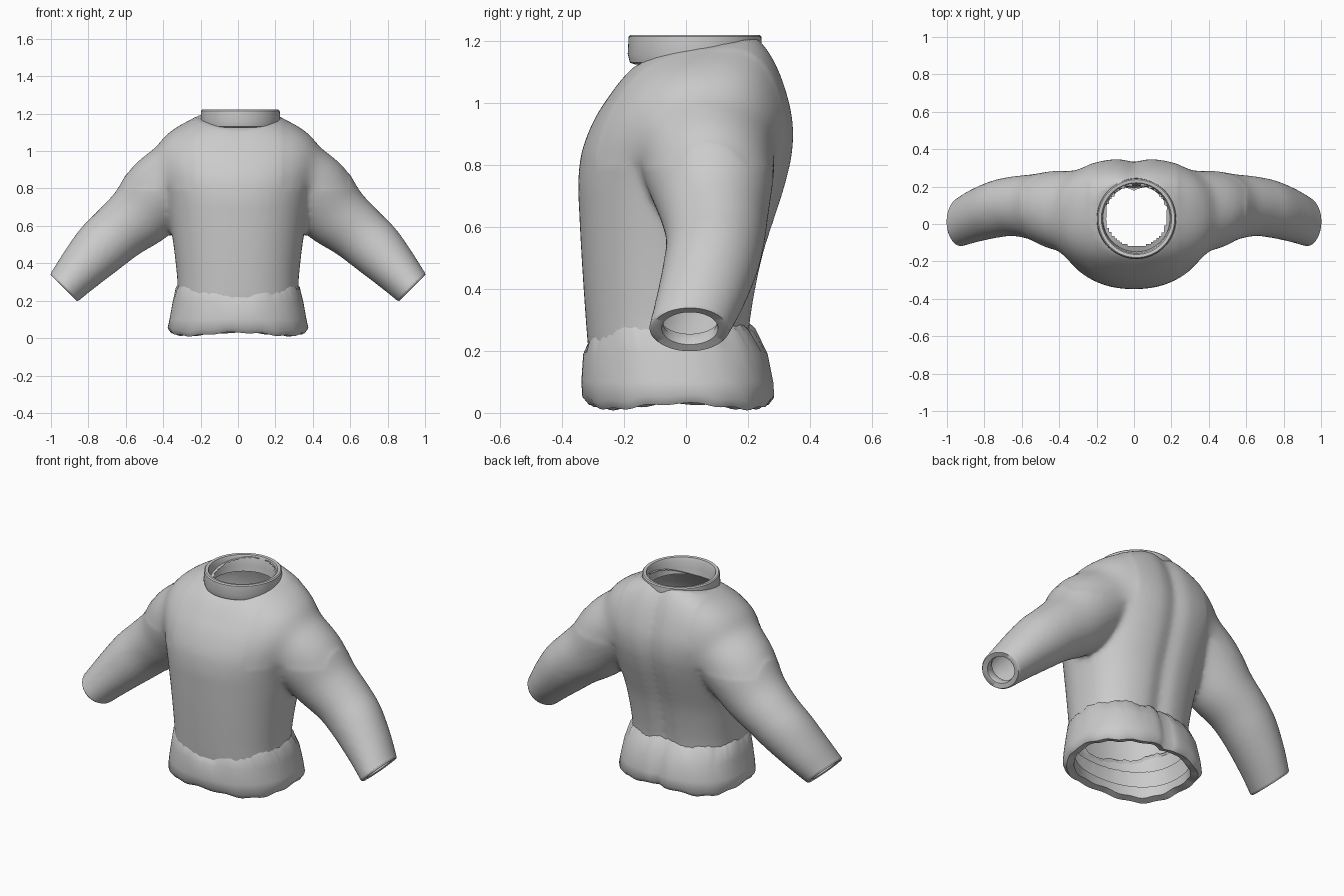
import bpy, bmesh, math, random
from mathutils import Vector

if "Cube" in bpy.data.objects:
    bpy.data.objects.remove(bpy.data.objects["Cube"])

random.seed(4)
grey = bpy.data.materials.new("light grey cloth")
grey.diffuse_color = (0.6, 0.6, 0.6, 1)
grey.use_nodes = True
grey.node_tree.nodes["Principled BSDF"].inputs["Base Color"].default_value = grey.diffuse_color


def refine(rows, steps=4):
    """Catmull-Rom interpolation between section parameters."""
    out = []
    for i in range(len(rows) - 1):
        p0, p1, p2, p3 = (rows[max(i - 1, 0)], rows[i], rows[i + 1],
                          rows[min(i + 2, len(rows) - 1)])
        for s in range(steps):
            t = s / steps
            out.append([.5 * (2 * b + (c - a) * t + (2 * a - 5 * b + 4 * c - d) * t * t
                              + (3 * b - a - 3 * c + d) * t ** 3)
                        for a, b, c, d in zip(p0, p1, p2, p3)])
    return out + [list(rows[-1])]


def loft(bm, rings, caps=False):
    """Skin a list of equal-length point rings."""
    loops = [[bm.verts.new(p) for p in r] for r in rings]
    n = len(loops[0])
    for a, b in zip(loops, loops[1:]):
        for i in range(n):
            j = (i + 1) % n
            bm.faces.new((a[i], a[j], b[j], b[i]))
    if caps:
        bm.faces.new(loops[0][::-1])
        bm.faces.new(loops[-1])


def finish(name, bm, angle=60):
    me = bpy.data.meshes.new(name)
    bm.to_mesh(me)
    bm.free()
    me.materials.append(grey)
    ob = bpy.data.objects.new(name, me)
    bpy.context.collection.objects.link(ob)
    bpy.ops.object.select_all(action='DESELECT')
    bpy.context.view_layer.objects.active = ob
    ob.select_set(True)
    bpy.ops.object.shade_smooth_by_angle(angle=math.radians(angle))
    return ob


def oval(zf, zb, hw, yf, yb, groove=0.0, width=.05, n=96):
    """Body cross-section: round front, squarer back, optional spine groove."""
    pts = []
    for i in range(n):
        a = 2 * math.pi * i / n
        c, s = math.cos(a), math.sin(a)
        e = 2 / (2.5 if s > 0 else 2.2)
        x = hw * math.copysign(abs(c) ** e, c)
        u = math.copysign(abs(s) ** e, s)
        y = (yf + yb) / 2 + u * (yb - yf) / 2
        if s > 0:
            y -= groove * math.exp(-(x / width) ** 2)
        pts.append(Vector((x, y, zf + (zb - zf) * ((1 + s) / 2) ** 0.6)))
    return pts


# Torso solid
bm = bmesh.new()
torso = [(.10, .10, .31, -.30, .20), (.20, .20, .32, -.315, .205),
         (.32, .32, .325, -.325, .215), (.50, .50, .345, -.337, .25),
         (.65, .65, .37, -.345, .297), (.75, .75, .39, -.348, .328),
         (.85, .85, .42, -.335, .348), (.95, .95, .445, -.295, .347),
         (1.025, 1.06, .42, -.247, .32), (1.075, 1.15, .335, -.209, .282),
         (1.11, 1.215, .215, -.175, .237)]
loft(bm, [oval(*r, groove=.02) for r in refine(torso)], True)

# Sleeve solids: centre, in-plane radius, depth radius
sleeve = [(.20, .05, .93, .19, .235), (.31, .06, .86, .21, .228),
          (.43, .075, .765, .205, .208), (.53, .09, .652, .180, .177),
          (.64, .095, .563, .160, .160), (.74, .08, .475, .150, .154),
          (.85, .045, .36, .125, .143), (.93, .01, .27, .105, .131),
          (.97, -.005, .23, .100, .125)]
for side in (1, -1):
    rings = []
    for x, y, z, r, d in refine(sleeve):
        ring = []
        for i in range(48):
            a = side * 2 * math.pi * i / 48
            k = r * math.cos(a) * math.sqrt(.5)
            ring.append((side * (x + k), y + d * math.sin(a), z + k))
        rings.append(ring)
    loft(bm, rings, True)
bmesh.ops.recalc_face_normals(bm, faces=bm.faces)

# Fuse into one garment skin
body = finish("sweater_body", bm)
rm = body.modifiers.new("fuse", 'REMESH')
rm.mode = 'VOXEL'
rm.voxel_size = 0.014
sm = body.modifiers.new("soften", 'SMOOTH')
sm.factor, sm.iterations = 0.5, 9
for m in ("fuse", "soften"):
    bpy.ops.object.modifier_apply(modifier=m)

bm = bmesh.new()
bm.from_mesh(body.data)
bpy.data.objects.remove(body)

# Blend the shoulders into the torso
soft = [v for v in bm.verts if .24 < abs(v.co.x) < .6 and v.co.z > .8]
for _ in range(40):
    bmesh.ops.smooth_vert(bm, verts=soft, factor=.5,
                          use_axis_x=True, use_axis_y=True, use_axis_z=True)

# Open the waist and the neck
hole = []
for f in bm.faces:
    c = f.calc_center_median()
    if (abs(c.x) < .5 and c.z < .19) or \
            (c.z > 1 and (c.xy - Vector((.013, .045))).length < .165):
        hole.append(f)
bmesh.ops.delete(bm, geom=hole, context='FACES')

# Open the cuffs and turn their edges inward
for side in (1, -1):
    out = Vector((side, 0, -1)).normalized()
    res = bmesh.ops.bisect_plane(bm, geom=bm.verts[:] + bm.edges[:] + bm.faces[:],
                                 plane_co=(side * .925, 0, .275), plane_no=out,
                                 clear_outer=True)
    edges = [e for e in res["geom_cut"] if isinstance(e, bmesh.types.BMEdge)]
    rim = {v for e in edges for v in e.verts}
    mid = sum((v.co for v in rim), Vector()) / len(rim)
    last = (1, 0)
    for scale, push in ((.94, .009), (.70, .004), (.66, -.02), (.75, -.05)):
        ext = bmesh.ops.extrude_edge_only(bm, edges=edges)["geom"]
        edges = [g for g in ext if isinstance(g, bmesh.types.BMEdge)]
        for v in (g for g in ext if isinstance(g, bmesh.types.BMVert)):
            rel = (v.co - mid - out * last[1]) / last[0]
            v.co = mid + rel * scale + out * push
        last = (scale, push)
bmesh.ops.recalc_face_normals(bm, faces=bm.faces)
finish("sweater_body", bm)

# Flared hem band with ragged top, wavy bottom and short inner fold
hem = [(.290, .314, -.310, .200), (.262, .333, -.322, .226),
       (.19, .350, -.332, .266), (.10, .366, -.338, .284),
       (.055, .376, -.335, .287), (.030, .358, -.314, .268),
       (.040, .318, -.278, .232), (.085, .312, -.275, .228)]
rings = []
for k, (z, hw, yf, yb) in enumerate(hem):
    ring = oval(z, z, hw, yf, yb, .022, .03)
    for i, p in enumerate(ring):
        a = 2 * math.pi * i / len(ring)
        if k < 2:      # ragged upper edge, lower at the front
            p.z += (-.05 * max(0, -math.sin(a)) ** 3 + .007 * math.sin(9 * a)
                    + random.uniform(-.008, .008))
        elif 3 < k < 7:  # drooping corners and small ripples
            p.z -= .018 * math.sin(2 * a) ** 2 - .004 * math.sin(14 * a)
    rings.append(ring)
bm = bmesh.new()
loft(bm, rings)
bmesh.ops.recalc_face_normals(bm, faces=bm.faces)
finish("hem_band", bm)

# Collar band
profile = [(.188, 1.125), (.206, 1.131), (.213, 1.16), (.210, 1.215), (.204, 1.221),
           (.188, 1.219), (.181, 1.20), (.178, 1.16), (.174, 1.125), (.188, 1.125)]
bm = bmesh.new()
loft(bm, [[(.013 + r * math.cos(i * math.pi / 32),
            .029 + r * 1.02 * math.sin(i * math.pi / 32), z) for i in range(64)]
          for r, z in profile])
bmesh.ops.remove_doubles(bm, verts=bm.verts, dist=1e-5)
bmesh.ops.recalc_face_normals(bm, faces=bm.faces)
finish("collar", bm, 40)
